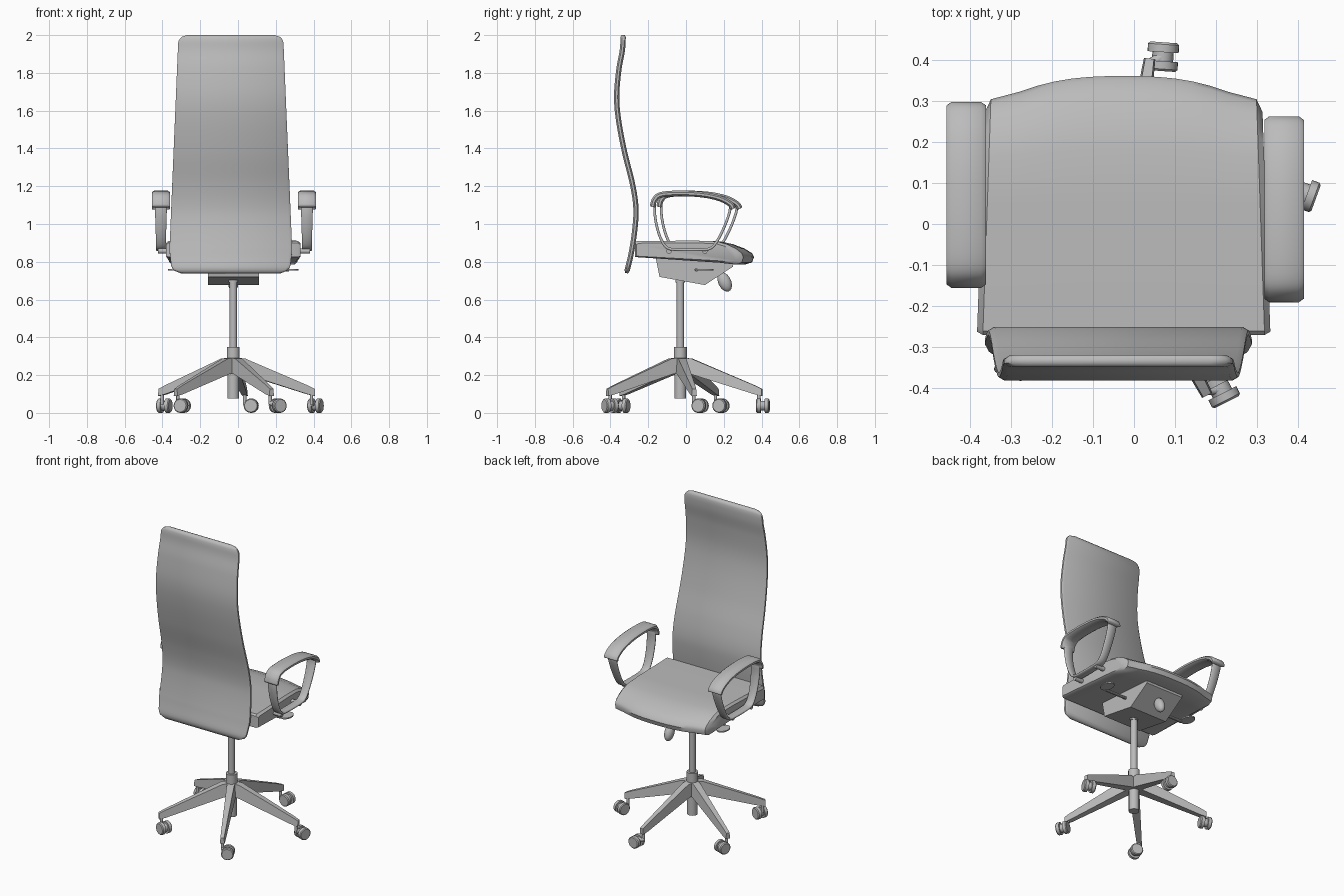
import bpy, bmesh, math
from mathutils import Vector, Matrix

cube = bpy.data.objects.get("Cube")
if cube:
    bpy.data.objects.remove(cube)

grey = bpy.data.materials.new("chair_grey")
grey.use_nodes = True
grey.diffuse_color = (0.5, 0.5, 0.5, 1)
grey.node_tree.nodes["Principled BSDF"].inputs["Base Color"].default_value = (0.5, 0.5, 0.5, 1)

CX, CY = -0.025, -0.03  # column axis


def finish(name, bm, angle=35):
    bmesh.ops.recalc_face_normals(bm, faces=bm.faces)
    mesh = bpy.data.meshes.new(name)
    bm.to_mesh(mesh)
    bm.free()
    mesh.materials.append(grey)
    obj = bpy.data.objects.new(name, mesh)
    bpy.context.collection.objects.link(obj)
    bpy.ops.object.select_all(action='DESELECT')
    obj.select_set(True)
    bpy.context.view_layer.objects.active = obj
    bpy.ops.object.shade_smooth_by_angle(angle=math.radians(angle))
    return obj


def loft(name, rings, closed=False, angle=35):
    bm = bmesh.new()
    rows = [[bm.verts.new(p) for p in ring] for ring in rings]
    n = len(rows[0])
    pairs = list(zip(rows, rows[1:])) + ([(rows[-1], rows[0])] if closed else [])
    for a, b in pairs:
        for i in range(n):
            j = (i + 1) % n
            bm.faces.new((a[i], a[j], b[j], b[i]))
    if not closed:
        bm.faces.new(rows[0])
        bm.faces.new(rows[-1])
    return finish(name, bm, angle)


def rod(bm, p, q, r, sides=20, r2=None):
    p, q = Vector(p), Vector(q)
    d = q - p
    m = Matrix.Translation((p + q) / 2) @ d.to_track_quat('Z', 'Y').to_matrix().to_4x4()
    bmesh.ops.create_cone(bm, cap_ends=True, segments=sides, radius1=r,
                          radius2=r if r2 is None else r2, depth=d.length, matrix=m)


def spline(pts, steps=6):
    # Smooth curve through the control points
    pts = [Vector(p) for p in pts]
    ext = [2 * pts[0] - pts[1]] + pts + [2 * pts[-1] - pts[-2]]
    out = []
    for a, b, c, d in zip(ext, ext[1:], ext[2:], ext[3:]):
        for k in range(steps):
            t = k / steps
            out.append(0.5 * (2 * b + (c - a) * t + (2 * a - 5 * b + 4 * c - d) * t * t
                              + (3 * b - a - 3 * c + d) * t ** 3))
    return out + [pts[-1]]


def band(name, path, x, width, thick, soft):
    # Flat strip with rounded edges swept along a path in the y-z plane
    rings = []
    for i, p in enumerate(path):
        t = (path[min(i + 1, len(path) - 1)] - path[max(i - 1, 0)]).normalized()
        n = Vector((-t.y, t.x))
        w = width(p.y)
        h = thick * (0.6 if i in (0, len(path) - 1) else 1)
        section = [(-w, -.4), (soft - w, -1), (w - soft, -1), (w, -.4),
                   (w, .4), (w - soft, 1), (soft - w, 1), (-w, .4)]
        rings.append([(x + u, p.x + n.x * v * h, p.y + n.y * v * h) for u, v in section])
    return loft(name, rings, angle=50)


# Backrest: a tall S-curved panel with rounded corners
back_curve = spline([(-.315, .74), (-.287, .86), (-.268, 1.0), (-.266, 1.1), (-.285, 1.22),
                     (-.325, 1.38), (-.357, 1.55), (-.367, 1.68), (-.355, 1.82),
                     (-.337, 1.92), (-.332, 2.0)], 8)


def back_width(z):
    w = .325 - .042 * (z - .86) if z > .86 else .325 - .12 * (.86 - z)
    r = .045
    d = min(z - .74, 2.0 - z, r)
    return w - r + math.sqrt(max(0, r * r - (r - d) ** 2))


band("backrest", back_curve, -.038, back_width, .014, .014)

# Seat: side profile carried across, with a bowed, drooping front edge
profile = [(-.27, .825), (-.27, .9), (-.26, .91), (.05, .912), (.18, .908), (.25, .893),
           (.31, .87), (.35, .845), (.36, .825), (.35, .797), (.31, .785), (.2, .795)]
half = .357
rings = []
for i in range(-8, 9):
    u = i / 8
    reach = .36 - .08 * abs(u) ** 2.6
    ring = []
    for y, z in profile:
        if abs(i) == 8:
            y, z = y * .97, .85 + (z - .85) * .8
        if y > .1:
            y = .1 + (y - .1) * (reach - .1) / .26
        x = half * (math.copysign(.96, u) if abs(i) == 7 else u)
        ring.append((CX + x * (1 - .1 * (y + .27)), y, z))
    rings.append(ring)
loft("seat", rings, angle=40)

# Tilt mechanism housing under the seat
housing = [(-.16, .82), (-.14, .72), (.10, .677), (.25, .775), (.25, .81)]
loft("tilt_housing", [[(x, y, z) for y, z in housing] for x in (-.16, .11)])

# Tension knob
bm = bmesh.new()
place = (Matrix.Translation((CX, .205, .693)) @ Matrix.Rotation(math.radians(25), 4, 'X')
         @ Matrix.Diagonal((.028, .034, .054, 1)))
bmesh.ops.create_uvsphere(bm, u_segments=20, v_segments=12, radius=1, matrix=place)
finish("tension_knob", bm, 60)

# Adjustment levers with flat paddles
for side, start, end in (("right", -.15, -.37), ("left", .10, .32)):
    s = math.copysign(1, end)
    bm = bmesh.new()
    rod(bm, (start, .055, .757), (end - s * .05, .055, .757), .009, 10)
    m = Matrix.Translation((end - s * .035, .095, .757)) @ Matrix.Diagonal((.035, .05, 1, 1))
    bmesh.ops.create_cone(bm, cap_ends=True, segments=20, radius1=1, radius2=1, depth=.008, matrix=m)
    finish(side + "_lever", bm)

# Armrests: padded top on a thin looped strap, pegged to the seat
pad_curve = [(-.178, 1.09), (-.165, 1.13), (-.13, 1.155), (-.03, 1.162), (.09, 1.155),
             (.18, 1.135), (.235, 1.105), (.25, 1.08)]
strap_curve = [(-.165, 1.12), (-.165, 1.05), (-.15, .97), (-.125, .905), (-.095, .872), (-.04, .864),
               (.08, .864), (.13, .872), (.165, .91), (.205, .99), (.23, 1.06), (.235, 1.1)]
for side, x, shift, s in (("right", -.408, .035, -1), ("left", .365, 0, 1)):
    move = Vector((shift, 0))
    band(side + "_arm_pad", [p + move for p in spline(pad_curve)], x, lambda z: .048, .015, .012)
    band(side + "_arm_strap", [p + move for p in spline(strap_curve, 4)], x,
         lambda z: .026 + .03 * max(0, z - .9), .007, .004)
    bm = bmesh.new()
    for y in (-.09, .1):
        rod(bm, (x - s * .09, y + shift / 2, .857), (x + s * .015, y + shift / 2, .857), .014, 12)
    finish(side + "_arm_pegs", bm)

# Gas column and hub
bm = bmesh.new()
for low, high, r in ((.35, .70, .02), (.69, .73, .025), (.22, .35, .034), (.075, .24, .031)):
    rod(bm, (CX, CY, low), (CX, CY, high), r, 24)
finish("column", bm)

# Five tapered base legs
for k in range(5):
    a = math.radians(9.7 + 72 * k)
    out, across = Vector((math.cos(a), math.sin(a), 0)), Vector((-math.sin(a), math.cos(a), 0))
    rings = []
    for r, low, high, w in ((.01, .215, .292, .03), (.06, .205, .288, .029), (.40, .098, .145, .016),
                            (.437, .09, .127, .014)):
        mid = Vector((CX, CY, 0)) + out * r
        rings.append([mid + across * e * w + Vector((0, 0, z))
                      for e, z in ((-1, low), (1, low), (.75, high), (-.75, high))])
    loft("base_leg_%d" % (k + 1), rings, angle=20)

    # Twin-wheel caster, swivelled its own way
    cx, cy, turn = ((.41, .075, -20), (.07, .407, 86), (-.39, .185, 160),
                    (-.295, -.338, 250), (.21, -.402, 297))[k]
    c = Vector((cx, cy, .038))
    t = math.radians(turn)
    axle = Vector((math.cos(t), math.sin(t), 0))
    bm = bmesh.new()
    for s in (-1, 1):
        rod(bm, c + axle * s * .011, c + axle * s * .03, .038, 24)
        rod(bm, c + axle * s * .03, c + axle * s * .035, .038, 24, .033)
    rod(bm, c - axle * .012, c + axle * .012, .026, 16)
    stem = Vector((CX, CY, 0)) + out * .42
    rod(bm, (stem.x, stem.y, .045), (stem.x, stem.y, .105), .009, 12)
    rod(bm, (stem.x, stem.y, .05), c + Vector((0, 0, .012)), .014, 12)
    finish("caster_%d" % (k + 1), bm)
